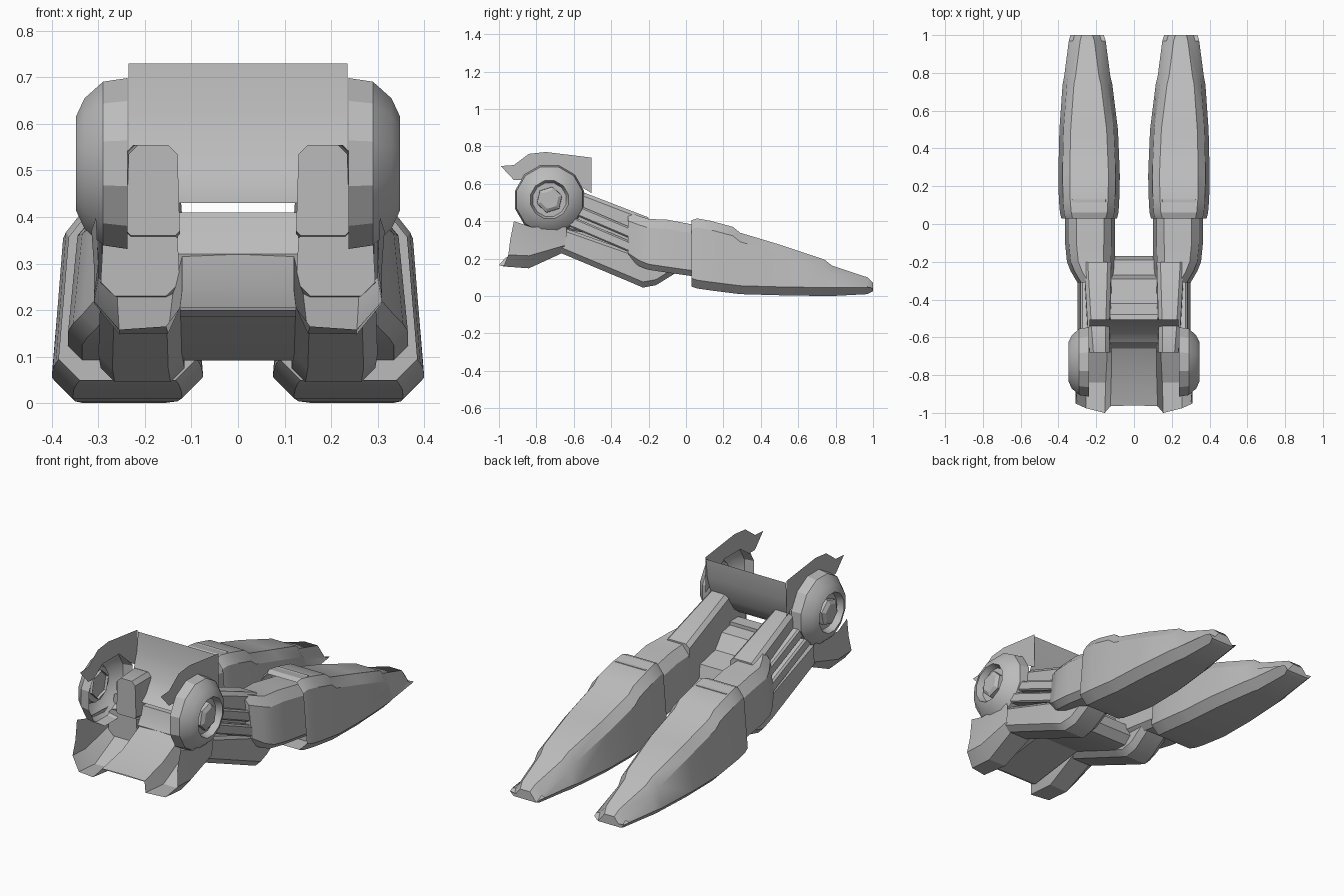
import bpy
import bmesh
import math
from mathutils import Vector

default_cube = bpy.data.objects.get("Cube")
if default_cube:
    bpy.data.objects.remove(default_cube, do_unlink=True)

# One plain grey for the whole model
grey = bpy.data.materials.new("plain grey")
grey.use_nodes = True
grey.diffuse_color = (0.5, 0.5, 0.5, 1)
grey.node_tree.nodes["Principled BSDF"].inputs["Base Color"].default_value = (0.5, 0.5, 0.5, 1)


def finish(name, bm, mirrored=True, angle=28):
    """Turn a bmesh into a shaded object, mirrored across the centre plane."""
    bmesh.ops.recalc_face_normals(bm, faces=bm.faces)
    mesh = bpy.data.meshes.new(name)
    bm.to_mesh(mesh)
    bm.free()
    mesh.materials.append(grey)
    obj = bpy.data.objects.new(name, mesh)
    bpy.context.scene.collection.objects.link(obj)
    if mirrored:
        modifier = obj.modifiers.new("mirror", "MIRROR")
        modifier.merge_threshold = 0.0005
    bpy.ops.object.select_all(action="DESELECT")
    obj.select_set(True)
    bpy.context.view_layer.objects.active = obj
    bpy.ops.object.shade_smooth_by_angle(angle=math.radians(angle))
    return obj


def bridge(bm, rings, closed=True):
    """Join rows of points into a skin and return the vertex rows."""
    rows = [[bm.verts.new(point) for point in ring] for ring in rings]
    count = len(rows[0])
    for a, b in zip(rows, rows[1:]):
        for i in range(count if closed else count - 1):
            j = (i + 1) % count
            bm.faces.new((a[i], a[j], b[j], b[i]))
    return rows


def section(y, x0, x1, z0, z1, low, top, lean):
    """Eight sided cross-section, chamfered below and leaning in above."""
    h = z1 - z0
    low, top = min(low, h * 0.4), min(top, (x1 - x0) * 0.4)
    right = [(x1 - low, z0), (x1, z0 + low), (x1 - lean, z1 - top * 0.8), (x1 - top, z1)]
    left = [(x0 + x1 - x, z) for x, z in reversed(right)]
    return [(x, y, z) for x, z in right + left]


def limb(name, sections, low, top, lean, recess=0):
    """Closed loft along the y axis, with an optional hollow front end."""
    bm = bmesh.new()
    rows = bridge(bm, [section(*s, low, top, lean) for s in sections])
    bm.faces.new(rows[-1])
    mouth = bm.faces.new(rows[0])
    if recess:
        bmesh.ops.inset_individual(bm, faces=[mouth], thickness=0.02)
        bmesh.ops.translate(bm, verts=mouth.verts, vec=Vector((0, recess, 0)))
    return finish(name, bm)


def side_sheet(name, x, outline):
    """Flat panel facing sideways."""
    bm = bmesh.new()
    bm.faces.new([bm.verts.new((x, y, z)) for y, z in outline])
    return finish(name, bm)


def cross_sheet(name, half, outline, closed):
    """Profile in y and z swept across the centre plane."""
    bm = bmesh.new()
    rings = [[(x, y, z) for y, z in outline] for x in (-half, half)]
    rows = bridge(bm, rings, closed)
    if closed:
        for row in rows:
            bm.faces.new(row)
    return finish(name, bm, mirrored=False)


# Long tapering covers at the back, hollow where the legs enter
limb("leg_cover", [
    (.03, .09, .385, .05, .405),
    (.06, .082, .392, .04, .415),
    (.13, .078, .398, .03, .402),
    (.25, .075, .4, .015, .37),
    (.29, .076, .4, .01, .338),
    (.5, .085, .395, .004, .275),
    (.74, .115, .378, 0, .195),
    (.78, .125, .37, 0, .163),
    (.97, .15, .345, .01, .1),
    (1, .16, .337, .025, .07),
], low=.045, top=.06, lean=.022, recess=.1)

# Thick knee blocks between struts and covers
limb("knee_block", [
    (-.31, .118, .3, .2, .45),
    (-.25, .105, .335, .16, .428),
    (-.2, .102, .355, .14, .412),
    (-.1, .1, .365, .125, .408),
    (.15, .1, .365, .09, .36),
], low=.03, top=.06, lean=.02)

# Sloping upper struts that run into the shell
limb("upper_strut", [
    (-.68, .125, .24, .36, .555),
    (-.55, .125, .25, .34, .555),
    (-.2, .115, .27, .2, .42),
], low=.01, top=.025, lean=.005)

# Lower struts with a rounded heel
limb("lower_strut", [
    (-.67, .125, .295, .23, .37),
    (-.3, .12, .3, .075, .24),
    (-.23, .115, .295, .045, .22),
    (-.16, .115, .285, .058, .22),
    (-.06, .11, .28, .12, .22),
], low=.03, top=.02, lean=.005)

# Two slim side rails on each strut
for name, drop in (("upper_rail", 0), ("lower_rail", .075)):
    limb(name, [
        (-.62, .23, .285 + drop / 5, .445 - drop, .505 - drop),
        (-.28, .23, .285 + drop / 5, .3 - drop, .36 - drop),
    ], low=.008, top=.012, lean=.003)

# Stepped crossbar joining the legs
cross_sheet("rear_crossbar", .125, [
    (-.6, .4), (-.48, .38), (-.42, .31), (-.29, .285), (-.27, .22),
    (-.19, .2), (-.17, .13), (-.21, .092), (-.29, .1), (-.6, .23),
], closed=True)

# Inner bar at the back of the open shell
cross_sheet("front_crossbar", .13, [
    (-.66, .32), (-.64, .35), (-.62, .41), (-.55, .41), (-.55, .24), (-.64, .24),
], closed=True)

# Curved back wall of the shell
cross_sheet("back_wall", .235, [
    (-.505, .73), (-.515, .63), (-.55, .52), (-.59, .46), (-.63, .43),
], closed=False)

# Thin upright panels beside the back wall
side_sheet("side_panel", .238, [
    (-.505, .55), (-.505, .74), (-.75, .77), (-.84, .76), (-.92, .7),
    (-.99, .695), (-.92, .62), (-.87, .62), (-.8, .67), (-.66, .67), (-.57, .59),
])

# Lower shell: a centre lip flowing into a trough at each side
bm = bmesh.new()
bridge(bm, [
    [(0, -.96, .205), (.125, -.965, .205), (.155, -1, .165), (.255, -.975, .158),
     (.31, -.95, .22), (.3, -.94, .3), (.305, -.92, .4)],
    [(0, -.8, .245), (.12, -.8, .245), (.15, -.84, .15), (.255, -.84, .148),
     (.31, -.84, .215), (.31, -.83, .3), (.315, -.83, .37)],
    [(0, -.66, .32), (.12, -.66, .315), (.14, -.65, .235), (.26, -.65, .235),
     (.3, -.65, .27), (.3, -.64, .32), (.305, -.64, .37)],
], closed=False)
finish("lower_shell", bm)

# Underside plate from the lip back to the crossbar
cross_sheet("under_plate", .125, [
    (-.96, .2), (-.93, .185), (-.6, .23),
], closed=False)


def hub(name, profile, sides, turn):
    """Revolve a distance and radius profile about the hub axis."""
    bm = bmesh.new()
    angles = [turn + math.tau * i / sides for i in range(sides)]
    rings = [[(x, -.73 + r * math.cos(a), .515 + r * math.sin(a)) for a in angles]
             for x, r in profile]
    rows = bridge(bm, rings)
    bm.faces.new(rows[-1])
    return finish(name, bm)


# Domed hubs with a sunken centre, and a six sided bolt in each
hub("hub_dome", [(.238, .19), (.29, .182), (.33, .145), (.348, .105), (.315, .092)], 12, .26)
hub("hub_bolt", [(.3, .072), (.335, .07), (.347, .05)], 6, .3)
